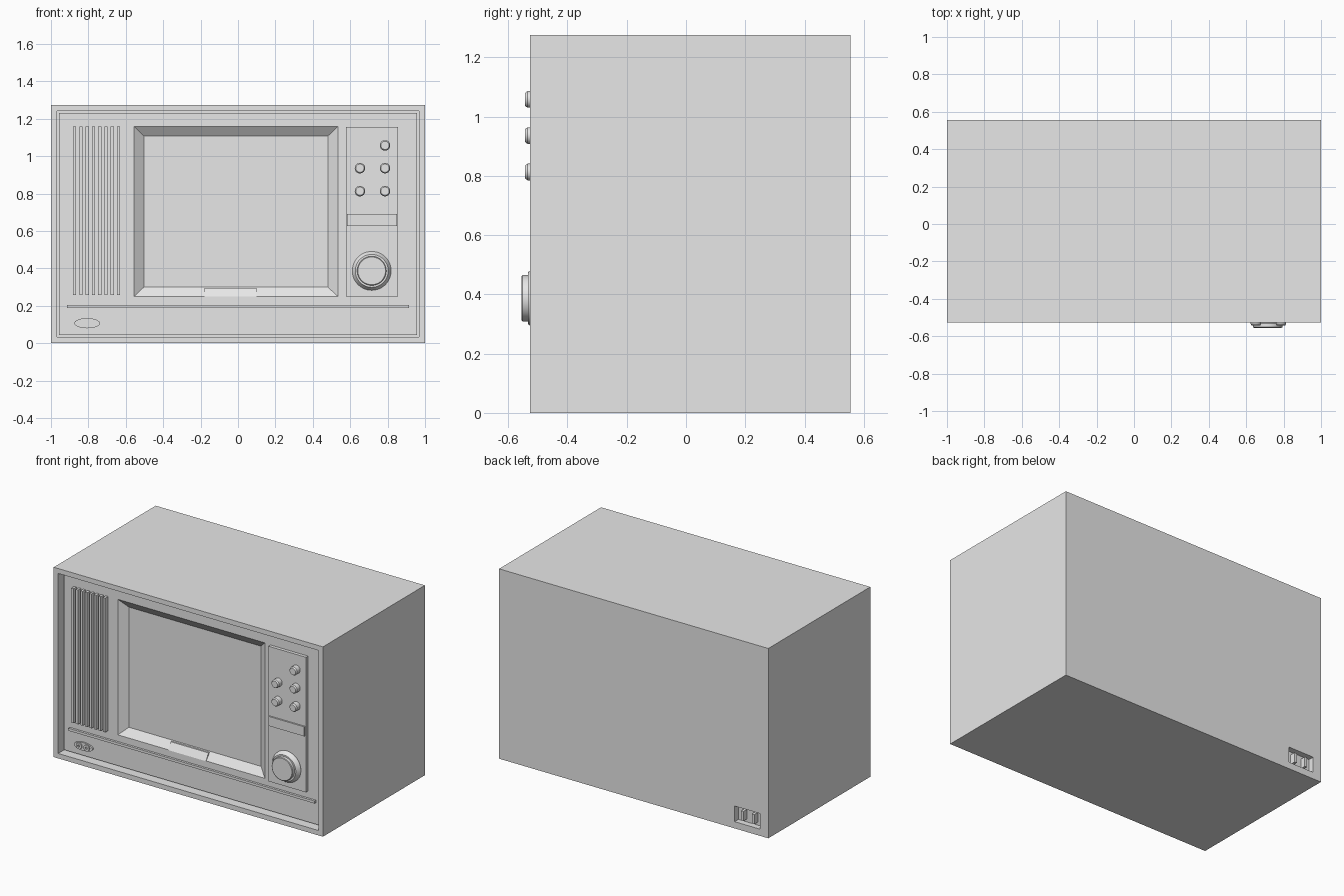
import bpy, bmesh, math

cube = bpy.data.objects.get("Cube")
if cube:
    bpy.data.objects.remove(cube, do_unlink=True)

grey = bpy.data.materials.new("plain grey")
grey.use_nodes = True
grey.diffuse_color = (0.8, 0.8, 0.8, 1)
grey.node_tree.nodes["Principled BSDF"].inputs["Base Color"].default_value = (0.8, 0.8, 0.8, 1)


def finish(name, bm):
    bmesh.ops.recalc_face_normals(bm, faces=bm.faces)
    mesh = bpy.data.meshes.new(name)
    bm.to_mesh(mesh)
    bm.free()
    mesh.materials.append(grey)
    obj = bpy.data.objects.new(name, mesh)
    bpy.context.collection.objects.link(obj)
    return obj


def skin(name, rings):
    """Bridge a series of closed rings and cap both ends."""
    bm = bmesh.new()
    loops = [[bm.verts.new(p) for p in ring] for ring in rings]
    n = len(loops[0])
    for a, b in zip(loops, loops[1:]):
        for i in range(n):
            j = (i + 1) % n
            bm.faces.new((a[i], a[j], b[j], b[i]))
    bm.faces.new(loops[0])
    bm.faces.new(loops[-1])
    return finish(name, bm)


def rect(x0, x1, z0, z1, y):
    return [(x0, y, z0), (x1, y, z0), (x1, y, z1), (x0, y, z1)]


def box(name, x0, x1, z0, z1, y0, y1):
    return skin(name, [rect(x0, x1, z0, z1, y) for y in (y0, y1)])


def turned(name, x, z, profile, sx=1.0, sides=32):
    """Round part facing the front, from (radius, y) points."""
    angles = [2 * math.pi * i / sides for i in range(sides)]
    obj = skin(name, [[(x + sx * r * math.cos(a), y, z + r * math.sin(a))
                       for a in angles] for r, y in profile])
    bpy.ops.object.select_all(action='DESELECT')
    obj.select_set(True)
    bpy.context.view_layer.objects.active = obj
    bpy.ops.object.shade_smooth_by_angle(angle=math.radians(30))
    return obj


FRONT, BACK, FACE, FLOOR, TOP = -0.527, 0.555, -0.48, -0.43, 1.275

# Cabinet with a recessed socket behind and a deep front opening
socket = (-0.94, -0.75, 0.045, 0.15)
opening = (-0.967, 0.967, 0.033, TOP - 0.033)
skin("cabinet", [
    rect(*socket, BACK - 0.04), rect(*socket, BACK),
    rect(-1, 1, 0, TOP, BACK), rect(-1, 1, 0, TOP, FRONT),
    rect(*opening, FRONT), rect(*opening, FLOOR)])
for side, x in (("left", -0.805), ("right", -0.885)):
    box("socket_prong_" + side, x - 0.009, x + 0.009, 0.065, 0.13, BACK - 0.045, BACK - 0.003)

# Front panel with the sloped screen surround
panel = (-0.957, 0.957, 0.043, TOP - 0.043)
frame = (-0.556, 0.535, 0.25, 1.16)
screen = (-0.503, 0.48, 0.3, 1.107)
skin("front_panel", [
    rect(*panel, FLOOR + 0.01), rect(*panel, FACE),
    rect(*frame, FACE), rect(*screen, FACE + 0.04)])

# Thin label plate lying on the lower slope
skin("screen_tab", [[(x, FACE - 0.004, 0.25), (x, FACE + 0.024, 0.295),
                     (x, FACE + 0.044, 0.295), (x, FACE + 0.01, 0.25)]
                    for x in (-0.18, 0.10)])

# Speaker slats
for i in range(8):
    x = -0.882 + i * 0.0336
    box("speaker_slat_%d" % (i + 1), x, x + 0.017, 0.258, 1.16, FACE - 0.03, FACE + 0.005)

# Trim strip under the screen
box("trim_strip", -0.915, 0.915, 0.188, 0.205, FACE - 0.015, FACE + 0.005)

# Control panel and its flap
CONTROL = FACE - 0.022
box("control_panel", 0.578, 0.856, 0.25, 1.157, CONTROL, FACE + 0.005)
box("control_flap", 0.584, 0.85, 0.628, 0.692, CONTROL - 0.01, CONTROL + 0.005)

# Push buttons
for i, (x, z) in enumerate([(0.786, 1.058), (0.652, 0.936), (0.786, 0.936),
                            (0.652, 0.813), (0.786, 0.813)]):
    turned("button_%d" % (i + 1), x, z, [
        (0.028, CONTROL + 0.005), (0.028, -0.535), (0.022, -0.543)])

# Tuning dial: flared skirt and knob
turned("dial_skirt", 0.715, 0.387, [
    (0.104, CONTROL + 0.005), (0.104, CONTROL - 0.006), (0.088, -0.533)], sides=48)
turned("dial_knob", 0.715, 0.387, [
    (0.078, -0.525), (0.078, -0.552), (0.074, -0.555)], sides=48)

# Oval jack plate with two sockets
turned("jack_plate", -0.807, 0.107, [
    (0.027, FACE + 0.005), (0.027, FACE - 0.01)], sx=2.55)
for side, x in (("right", -0.835), ("left", -0.779)):
    turned("jack_" + side, x, 0.107, [
        (0.021, FACE), (0.021, FACE - 0.018), (0.008, FACE - 0.018), (0.008, FACE - 0.004)])
